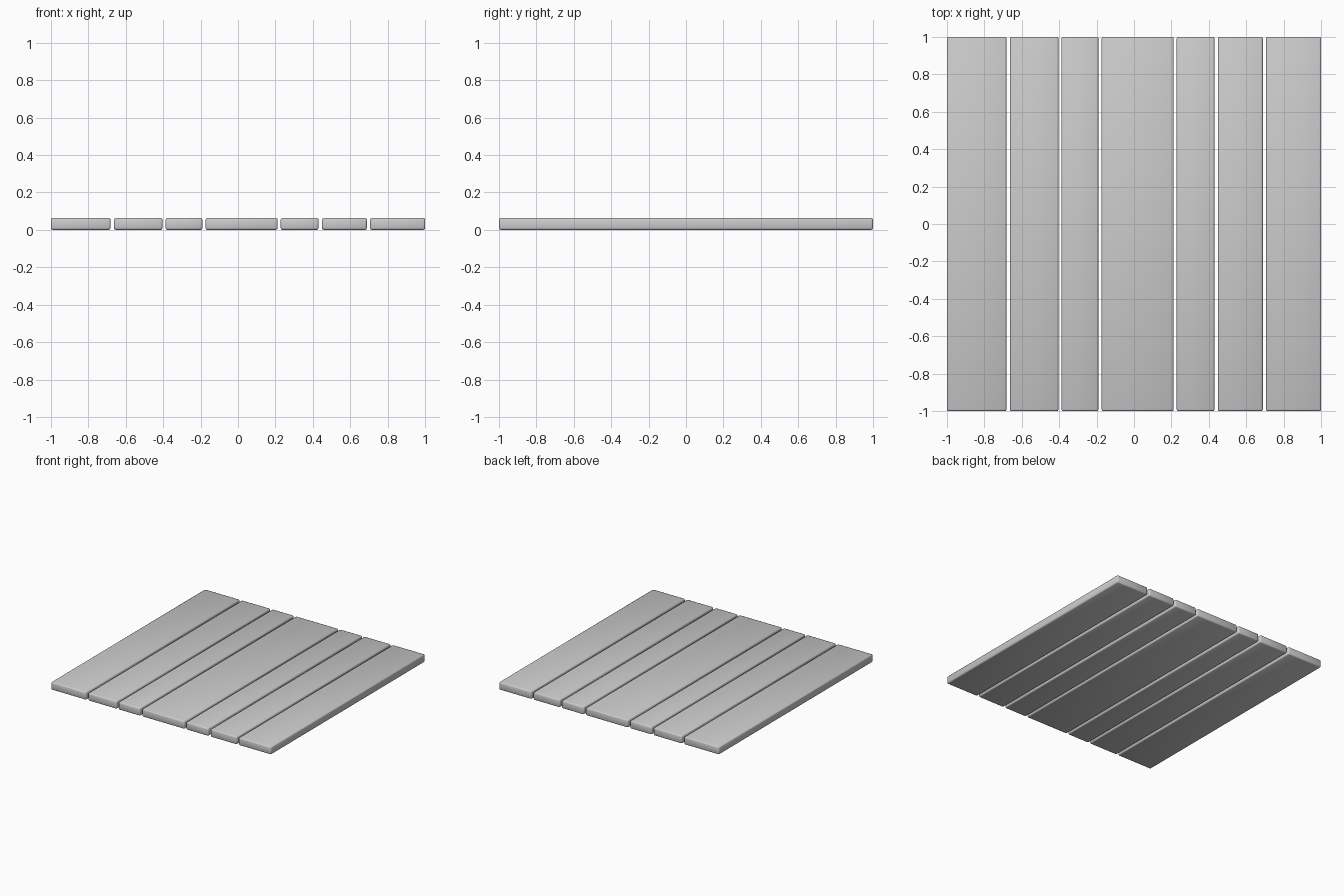
import bpy

if "Cube" in bpy.data.objects:
    bpy.data.objects.remove(bpy.data.objects["Cube"])

HEIGHT = 0.064
# left and right edge of each plank
SPANS = [(-1.0, -0.681), (-0.663, -0.403), (-0.387, -0.19), (-0.173, 0.212),
         (0.228, 0.43), (0.448, 0.688), (0.705, 1.0)]


def plank(name, x0, x1):
    bpy.ops.mesh.primitive_cube_add(size=1, location=((x0 + x1) / 2, 0, HEIGHT / 2))
    ob = bpy.context.object
    ob.name = name
    ob.scale = (x1 - x0, 2.0, HEIGHT)
    bpy.ops.object.transform_apply(location=False, rotation=False, scale=True)
    # softened edges
    bevel = ob.modifiers.new("soft_edges", 'BEVEL')
    bevel.width = 0.01
    bevel.segments = 2
    bpy.ops.object.modifier_apply(modifier=bevel.name)
    bpy.ops.object.shade_smooth()
    return ob


# row of floor planks
for i, (a, b) in enumerate(SPANS, 1):
    plank(f"floor_plank_{i}", a, b)
